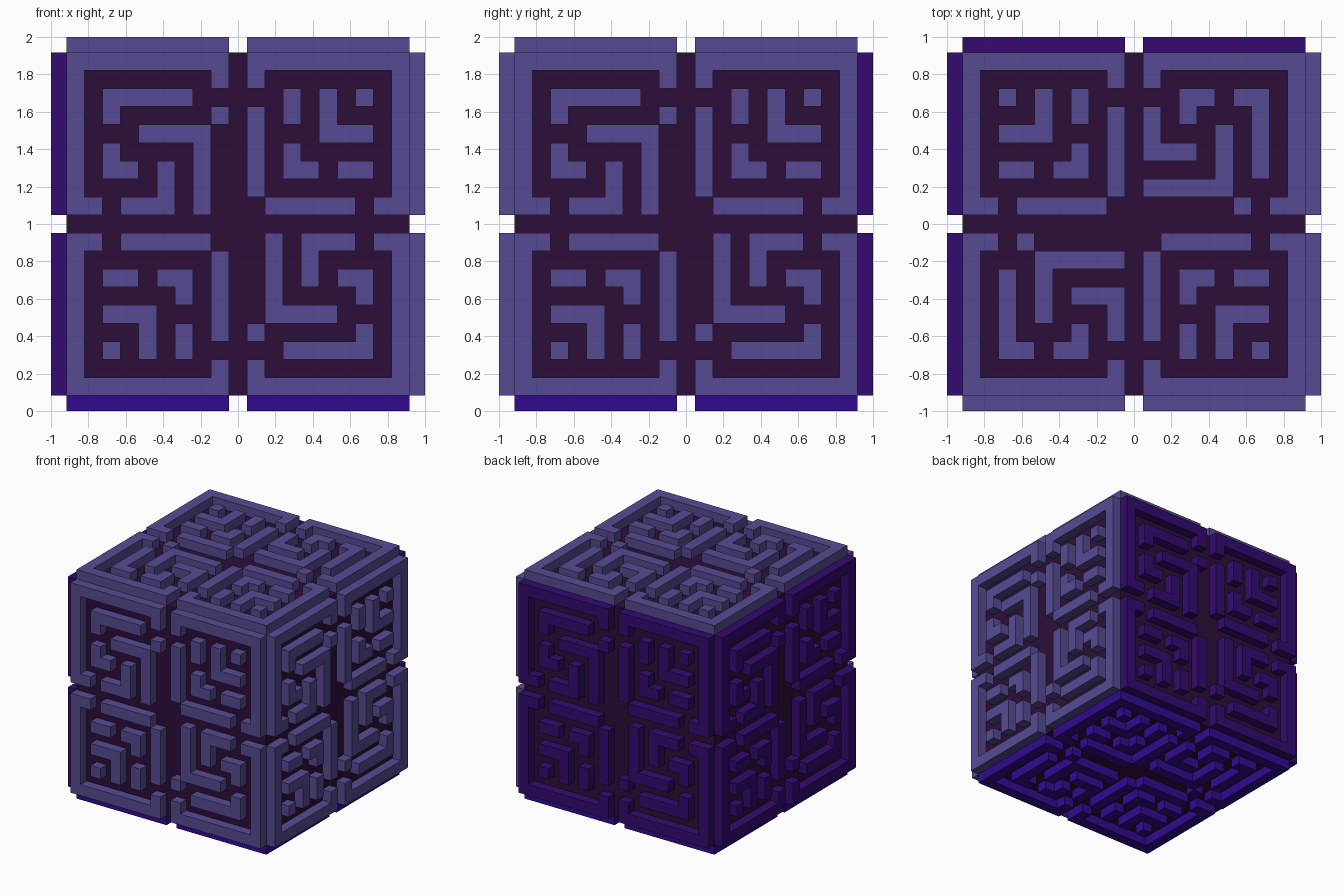
import bpy, bmesh
from mathutils import Vector

if "Cube" in bpy.data.objects:
    bpy.data.objects.remove(bpy.data.objects["Cube"])

CORE = 0.917          # half size of the dark core
OUT = 1.0             # half size to the top of the walls
PITCH = 2 * CORE / 19 # one maze cell
CENTRE = Vector((0, 0, 1))

# Upper half of the maze; the lower half is the same turned by 180 degrees
UPPER = [
    "#########.#########",
    "#.......#.#.......#",
    "#.#####.....#.#.#.#",
    "#.#.....#.#.#.#...#",
    "#...####..#...###.#",
    "#.#....#..#.#.....#",
    "#.##.#.#..#.##.##.#",
    "#....#.#..#.......#",
    "##.###.#...#####.##",
]
ROWS = UPPER + ["." * 19] + [r[::-1] for r in reversed(UPPER)]


def material(name, rgb):
    m = bpy.data.materials.new(name)
    m.diffuse_color = (*rgb, 1)
    m.use_nodes = True
    m.node_tree.nodes["Principled BSDF"].inputs["Base Color"].default_value = m.diffuse_color
    return m


def add_object(name, bm, mat):
    mesh = bpy.data.meshes.new(name)
    bm.to_mesh(mesh)
    bm.free()
    mesh.materials.append(mat)
    ob = bpy.data.objects.new(name, mesh)
    bpy.context.collection.objects.link(ob)


def maze(name, right, up, mat):
    """Raised maze walls on the cube side spanned by right and up."""
    right, up = Vector(right), Vector(up)
    normal = right.cross(up)
    bm = bmesh.new()
    grid = {}

    def corner(c, r):
        if (c, r) not in grid:
            grid[c, r] = bm.verts.new(CENTRE + normal * (CORE - 0.002)
                                      + right * (c * PITCH - CORE)
                                      + up * (CORE - r * PITCH))
        return grid[c, r]

    for r, row in enumerate(ROWS):
        for c, cell in enumerate(row):
            if cell == "#":
                bm.faces.new([corner(c, r + 1), corner(c + 1, r + 1),
                              corner(c + 1, r), corner(c, r)])
    # raise the cells into walls
    ext = bmesh.ops.extrude_face_region(bm, geom=bm.faces[:])
    for v in ext["geom"]:
        if isinstance(v, bmesh.types.BMVert):
            v.co += normal * (OUT - CORE + 0.002)
    bmesh.ops.recalc_face_normals(bm, faces=bm.faces[:])
    add_object(name, bm, mat)


lavender = material("lavender", (0.093, 0.071, 0.292))
purple = material("deep purple", (0.034, 0.003, 0.162))
indigo = material("indigo", (0.032, 0.003, 0.283))
dark = material("dark plum", (0.026, 0.0045, 0.042))

# Core block
bm = bmesh.new()
bmesh.ops.create_cube(bm, size=2 * CORE)
bmesh.ops.translate(bm, verts=bm.verts[:], vec=CENTRE)
add_object("core", bm, dark)

# Maze walls on all six sides
X, Y, Z = (1, 0, 0), (0, 1, 0), (0, 0, 1)
NX, NY = (-1, 0, 0), (0, -1, 0)
maze("front_walls", X, Z, lavender)
maze("right_walls", Y, Z, lavender)
maze("back_walls", NX, Z, purple)
maze("left_walls", NY, Z, purple)
maze("top_walls", Y, NX, lavender)
maze("bottom_walls", Y, X, indigo)
